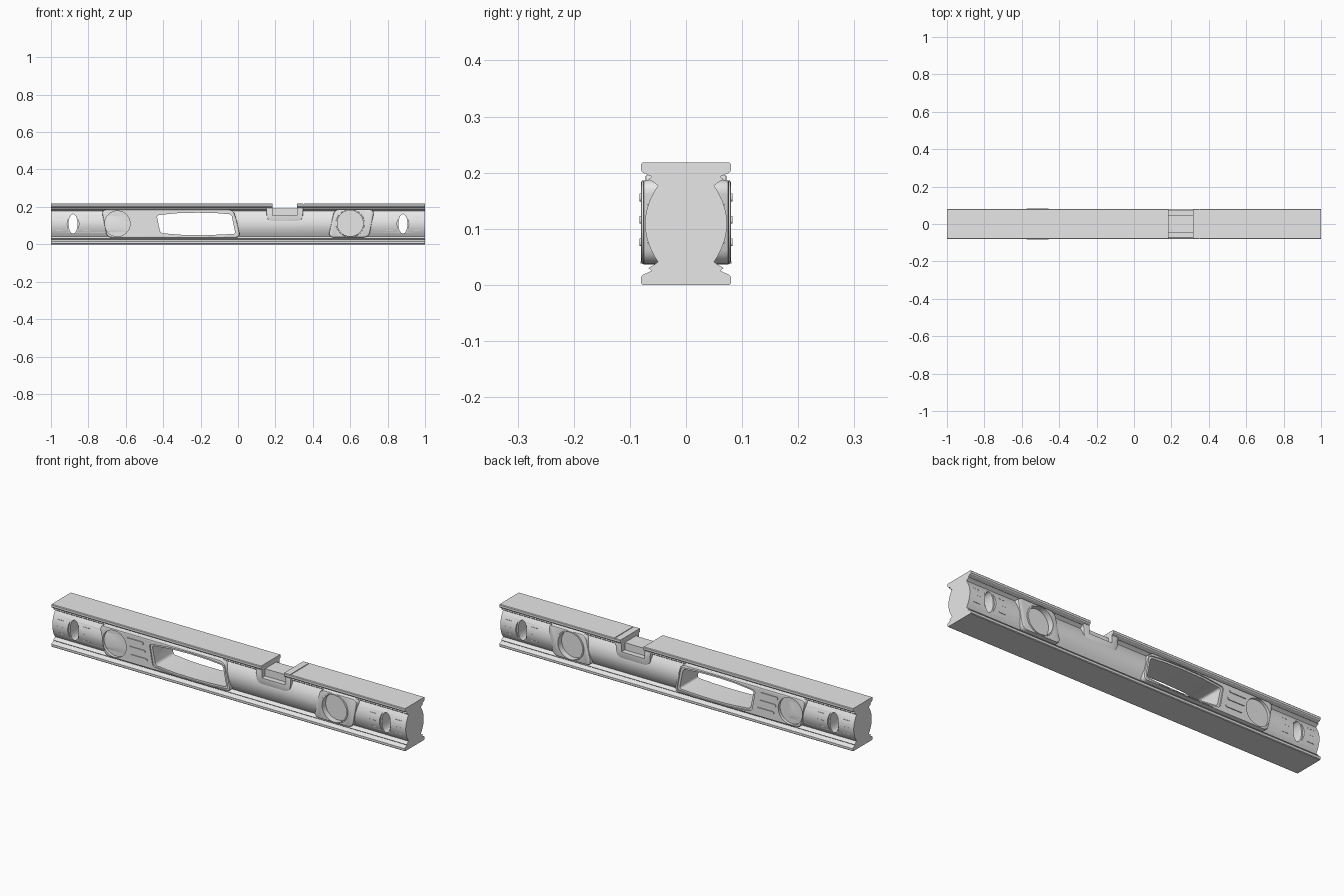
import bpy, bmesh, math
from mathutils import Vector

if "Cube" in bpy.data.objects:
    bpy.data.objects.remove(bpy.data.objects["Cube"])

grey = bpy.data.materials.new("light grey")
grey.diffuse_color = (0.8, 0.8, 0.8, 1)
grey.use_nodes = True
grey.node_tree.nodes["Principled BSDF"].inputs["Base Color"].default_value = grey.diffuse_color
H = 0.218          # overall height
MID = H / 2


def prism(name, pts, to3d, depth, rounding=0.0, segs=4):
    """Extrude a 2D outline along a depth vector, with optional rounded corners."""
    bm = bmesh.new()
    face = bm.faces.new([bm.verts.new(to3d(a, b)) for a, b in pts])
    if rounding:
        bmesh.ops.bevel(bm, geom=bm.verts[:], offset=rounding, segments=segs,
                        profile=0.5, affect='VERTICES')
    ext = bmesh.ops.extrude_face_region(bm, geom=bm.faces[:])
    bmesh.ops.translate(bm, vec=Vector(depth),
                        verts=[v for v in ext['geom'] if isinstance(v, bmesh.types.BMVert)])
    bmesh.ops.recalc_face_normals(bm, faces=bm.faces[:])
    me = bpy.data.meshes.new(name)
    bm.to_mesh(me)
    bm.free()
    me.materials.append(grey)
    ob = bpy.data.objects.new(name, me)
    bpy.context.collection.objects.link(ob)
    return ob


def slab(name, pts, y0, y1, rounding=0.0):
    """Front-facing outline (x, z) spanning y0..y1."""
    return prism(name, pts, lambda x, z: (x, y0, z), (0, y1 - y0, 0), rounding)


def pair(name, pts, y0, y1, rounding=0.0):
    """Two slabs, on the front and back sides."""
    return [slab(name + "_front", pts, -y1, -y0, rounding),
            slab(name + "_back", pts, y0, y1, rounding)]


def oval(cx, cz, rx, rz, n=40):
    return [(cx + rx * math.cos(2 * math.pi * i / n),
             cz + rz * math.sin(2 * math.pi * i / n)) for i in range(n)]


def box(x0, x1, z0, z1):
    return [(x0, z0), (x1, z0), (x1, z1), (x0, z1)]


def bake(ob):
    bpy.context.view_layer.update()
    deps = bpy.context.evaluated_depsgraph_get()
    me = bpy.data.meshes.new_from_object(ob.evaluated_get(deps))
    ob.modifiers.clear()
    ob.data = me


def soften(ob, width):
    m = ob.modifiers.new("rim", 'BEVEL')
    m.width, m.segments, m.limit_method, m.angle_limit = width, 2, 'ANGLE', math.radians(60)
    bake(ob)


def cut(ob, cutters):
    for c in cutters:
        m = ob.modifiers.new("cut", 'BOOLEAN')
        m.operation, m.solver, m.object = 'DIFFERENCE', 'EXACT', c
        bake(ob)


# Main beam: flanged section with bulging sides
low = [(0.077, 0), (0.08, 0.003), (0.08, 0.014), (0.077, 0.018), (0.061, 0.025),
       (0.067, 0.030), (0.058, 0.035), (0.050, 0.041)]
bulge = []
for i in range(1, 16):
    t = -1 + i / 8
    bulge.append((0.05 + 0.023 * (1 - t * t), MID + t * 0.068))
right = low + bulge + [(y, H - z) for y, z in reversed(low)]
section = right + [(-y, z) for y, z in reversed(right)]
beam = prism("beam", section, lambda y, z: (-1, y, z), (2, 0, 0))

# Outlines of side features
grip = [(-0.73, 0.185), (-0.70, 0.036), (0.012, 0.036), (-0.005, 0.12), (-0.025, 0.185)]
hole = [(-0.435, 0.155), (-0.415, 0.06), (-0.31, 0.051), (-0.21, 0.049), (-0.11, 0.051),
        (-0.014, 0.056), (-0.035, 0.160), (-0.12, 0.167), (-0.22, 0.169), (-0.33, 0.166)]
rim = [(-0.225 + (x + 0.225) * 1.06, MID + (z - MID) * 1.16) for x, z in hole]
vial_frame = [(0.515, 0.187), (0.482, 0.037), (0.70, 0.037), (0.73, 0.187)]
LEFT, RIGHT = (-0.645, 0.110), (0.60, 0.112)

# Cutters
hole_cut = [slab("hole_cutter", hole, -0.2, 0.2, 0.012)]
rim_cut = pair("rim_cutter", rim, 0.073, 0.2, 0.014)
left_cut = pair("left_recess_cutter", oval(*LEFT, 0.068, 0.068), 0.064, 0.2)
right_cut = pair("right_recess_cutter", oval(*RIGHT, 0.069, 0.069), 0.050, 0.2)
end_cut = []
for s in (-1, 1):
    end_cut.append(slab("hang_cutter", oval(s * 0.882, MID, 0.024, 0.052), -0.2, 0.2))
    end_cut += pair("hang_rim_cutter", oval(s * 0.882, MID, 0.031, 0.060), 0.062, 0.2)
notch_cut = pair("notch_cutter", box(0.185, 0.315, 0.155, 0.3), 0.045, 0.2)
top_cut = [slab("top_cutter", box(0.185, 0.315, 0.192, 0.3), -0.2, 0.2)]
groove_cut = [slab("groove_cutter", box(0.348, 0.352, H - 0.003, 0.3), -0.2, 0.2)]

cut(beam, hole_cut + left_cut + right_cut + end_cut + notch_cut + top_cut + groove_cut)

# Grip plate around the hand hole and the left vial
grip_plate = slab("grip_plate", grip, -0.079, 0.079, 0.024)
soften(grip_plate, 0.005)
cut(grip_plate, hole_cut + rim_cut + left_cut)

# Plate around the right vial
vial_plate = slab("vial_plate", vial_frame, -0.077, 0.077, 0.026)
soften(vial_plate, 0.006)
cut(vial_plate, right_cut)

# Raised ring around the right vial
ring = slab("vial_ring", oval(*RIGHT, 0.077, 0.074), -0.080, 0.080)
soften(ring, 0.003)
cut(ring, right_cut)

# Housing of the top-read vial
housing = slab("top_vial_housing",
               [(0.150, 0.196), (0.155, 0.138), (0.178, 0.121),
                (0.322, 0.121), (0.345, 0.138), (0.350, 0.196)], -0.072, 0.072, 0.008)
soften(housing, 0.003)
cut(housing, notch_cut + top_cut)

# Raised bars beside the left vial
parts = [beam, grip_plate, vial_plate, ring, housing]
for i, z in enumerate((0.156, 0.116, 0.076)):
    x = -0.575 + 0.011 * i
    for b in pair("grip_bar_%d" % (i + 1), box(x, x + 0.095, z - 0.007, z + 0.007),
                  0.075, 0.083, 0.005):
        parts.append(b)

# Low finger pads along the top and bottom of the hand hole
for i in range(4):
    x = -0.385 + i * 0.083
    parts += pair("finger_pad_%d" % (i + 1), box(x, x + 0.06, 0.0385, 0.0415), 0.074, 0.081)

# Scale marks on the beam ends
for s in (-1, 1):
    for i, z in enumerate((0.075, 0.109, 0.143)):
        for dx in (0.81, 0.955):
            parts += pair("scale_mark", box(s * dx - 0.018, s * dx + 0.018, z - 0.0015, z + 0.0015),
                          0.066, 0.0735 - 0.005 * abs(i - 1))

# Remove cutters, then shade smooth with sharp edges
for ob in list(bpy.data.objects):
    if "cutter" in ob.name:
        bpy.data.objects.remove(ob)
for ob in parts:
    ob.data.shade_smooth()
    ob.data.set_sharp_from_angle(angle=math.radians(28))
